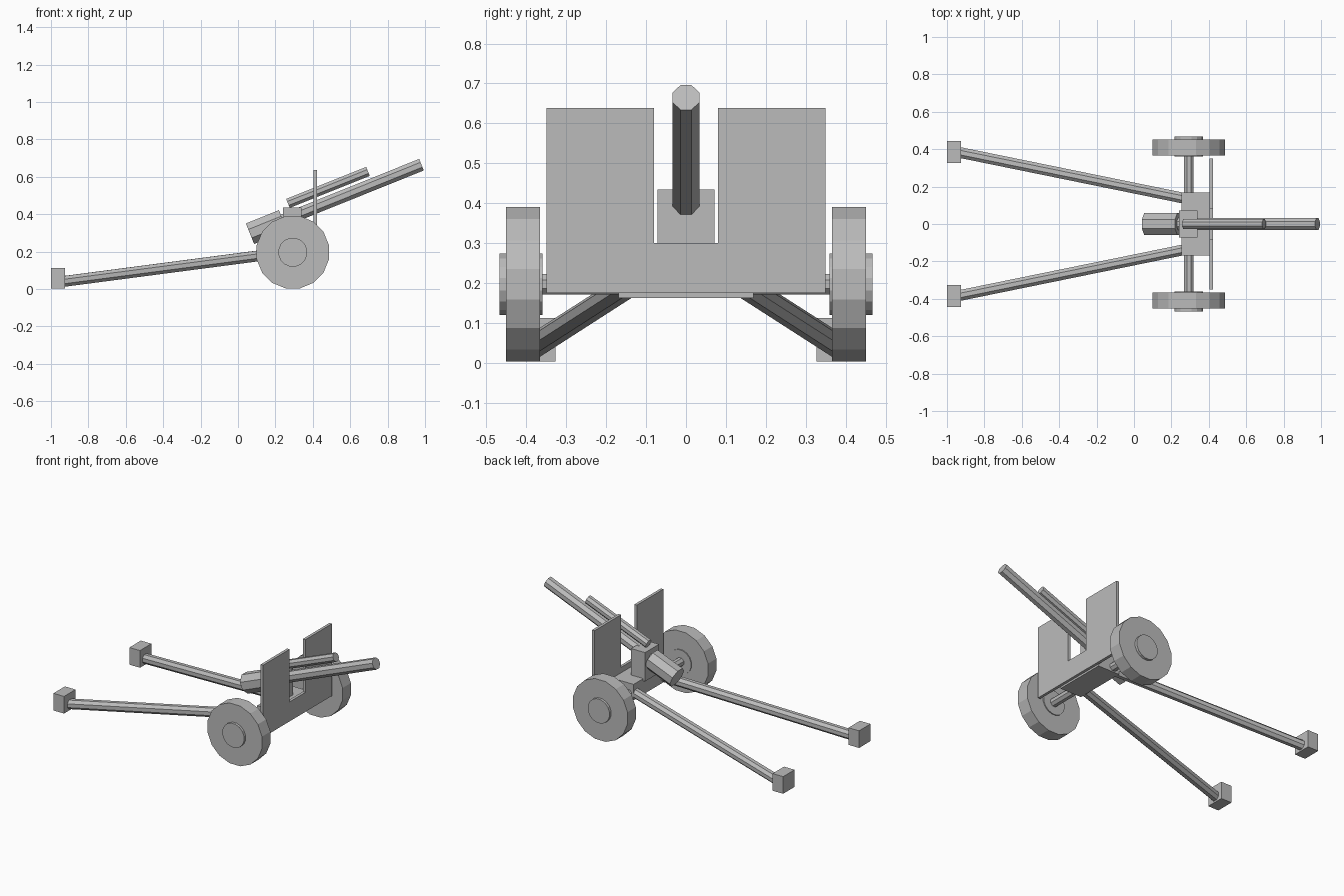
import bpy, bmesh
from math import pi
from mathutils import Vector, Matrix

default = bpy.data.objects.get("Cube")
if default:
    bpy.data.objects.remove(default, do_unlink=True)

# One plain grey for the whole gun
GREY = (0.5, 0.5, 0.5, 1)
grey = bpy.data.materials.new("plain grey")
grey.use_nodes = True
grey.diffuse_color = GREY
grey.node_tree.nodes["Principled BSDF"].inputs["Base Color"].default_value = GREY


def finish(name, bm):
    bmesh.ops.recalc_face_normals(bm, faces=bm.faces)
    mesh = bpy.data.meshes.new(name)
    bm.to_mesh(mesh)
    bm.free()
    mesh.materials.append(grey)
    obj = bpy.data.objects.new(name, mesh)
    bpy.context.collection.objects.link(obj)
    return obj


def box(name, low, high):
    low, high = Vector(low), Vector(high)
    bm = bmesh.new()
    bmesh.ops.create_cube(bm, size=1, matrix=Matrix.Translation((low + high) / 2)
                          @ Matrix.Diagonal(high - low).to_4x4())
    return finish(name, bm)


def rod(name, start, end, radius, sides):
    """Flat-sided cylinder between two points, with a flat on top."""
    start, end = Vector(start), Vector(end)
    axis = end - start
    bm = bmesh.new()
    turn = axis.to_track_quat('Z', 'Y').to_matrix().to_4x4()
    bmesh.ops.create_cone(bm, cap_ends=True, segments=sides, radius1=radius,
                          radius2=radius, depth=axis.length,
                          matrix=Matrix.Translation((start + end) / 2) @ turn
                          @ Matrix.Rotation(pi / sides, 4, 'Z'))
    return finish(name, bm)


# Axle, wheels, hubs, trail legs and end blocks
AXLE_X, AXLE_Z = 0.293, 0.197
rod("axle", (AXLE_X, -0.38, AXLE_Z), (AXLE_X, 0.38, AXLE_Z), 0.028, 8)
for side, s in (("front", -1), ("back", 1)):
    rod(side + "_wheel", (AXLE_X, s * 0.366, AXLE_Z), (AXLE_X, s * 0.451, AXLE_Z), 0.197, 16)
    rod(side + "_hub", (AXLE_X, s * 0.36, AXLE_Z), (AXLE_X, s * 0.467, AXLE_Z), 0.078, 16)
    rod(side + "_trail_leg", (-0.94, s * 0.384, 0.04), (0.28, s * 0.135, 0.2), 0.031, 8)
    box(side + "_trail_block", (-1, s * 0.385 - 0.058, 0.003), (-0.925, s * 0.385 + 0.058, 0.113))

# Carriage and cradle
box("carriage", (0.254, -0.169, 0.163), (0.406, 0.169, 0.265))
box("cradle", (0.241, -0.071, 0.25), (0.34, 0.071, 0.435))

# Gun shield: notched plate outline extruded along x
outline = [(-0.349, 0.175), (0.349, 0.175), (0.349, 0.638), (0.08, 0.638),
           (0.08, 0.3), (-0.08, 0.3), (-0.08, 0.638), (-0.349, 0.638)]
bm = bmesh.new()
plate = bm.faces.new([bm.verts.new((0.405, y, z)) for y, z in outline])
grown = bmesh.ops.extrude_face_region(bm, geom=[plate], use_keep_orig=True)
bmesh.ops.translate(bm, vec=(0.018, 0, 0),
                    verts=[v for v in grown["geom"] if isinstance(v, bmesh.types.BMVert)])
finish("shield", bm)

# Barrel, breech and recoil cylinder share one elevation
breech_end = Vector((0.064, 0, 0.296))
muzzle = Vector((0.981, 0, 0.665))
rod("barrel", breech_end.lerp(muzzle, 0.1), muzzle, 0.036, 8)
rod("breech", breech_end, breech_end.lerp(muzzle, 0.193), 0.064, 8)
rod("recoil_cylinder", (0.267, 0, 0.458), (0.695, 0, 0.629), 0.028, 8)
